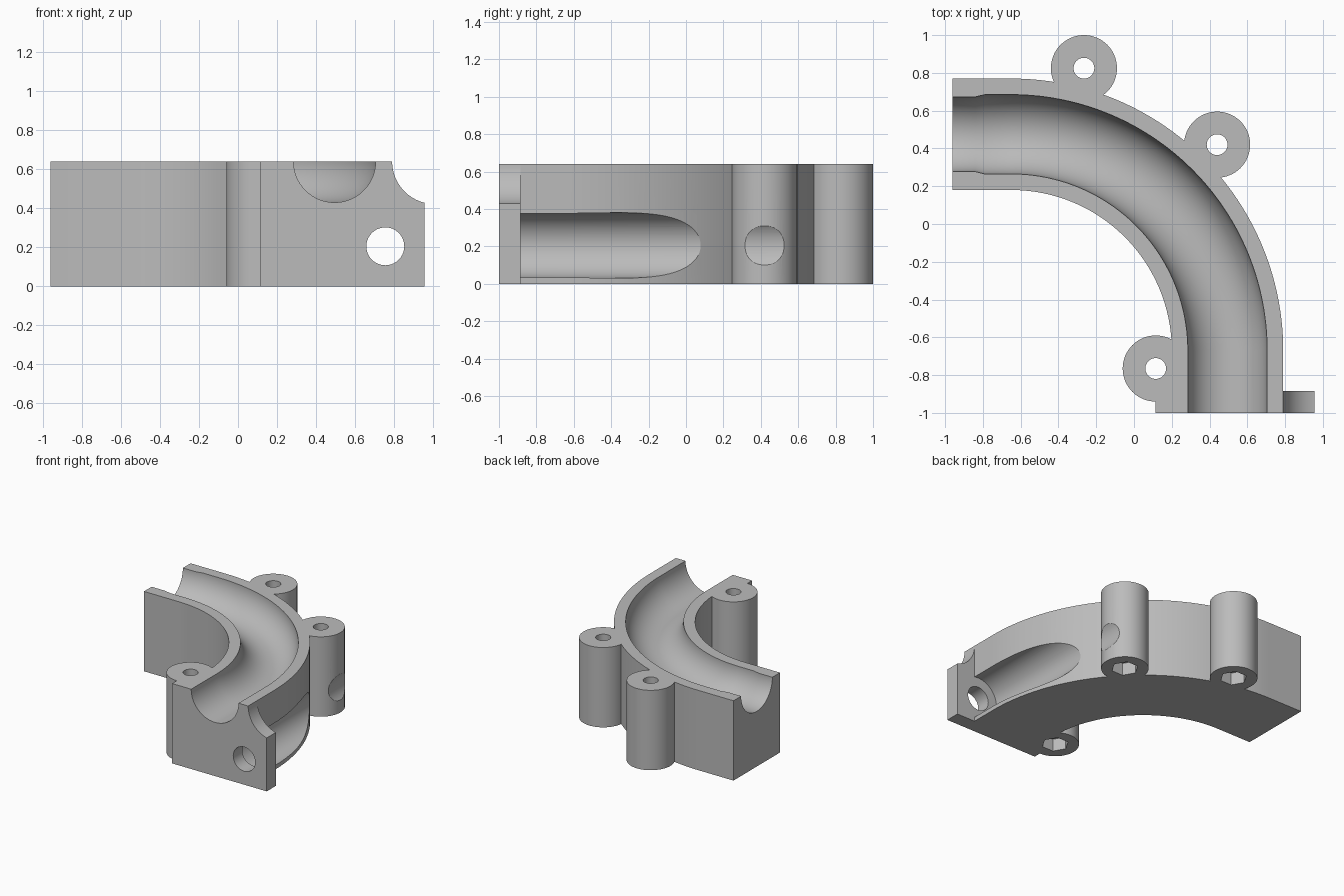
import bpy, bmesh
from math import sin, cos, pi
from mathutils import Vector

cube = bpy.data.objects.get("Cube")
if cube:
    bpy.data.objects.remove(cube, do_unlink=True)

HEIGHT = 0.64
BEND = Vector((-0.65, -0.67, 0))    # centre of the bend
BEND_R = 1.145                      # bend radius of the channel
HALF_W = 0.295
PIPE_R = 0.21
BOSSES = [(-0.265, 0.825), (0.44, 0.42), (0.115, -0.765)]

grey = bpy.data.materials.new("plain_grey")
grey.use_nodes = True
grey.diffuse_color = (0.5, 0.5, 0.5, 1)
grey.node_tree.nodes["Principled BSDF"].inputs["Base Color"].default_value = grey.diffuse_color


def make(name, bm):
    bmesh.ops.recalc_face_normals(bm, faces=bm.faces)
    mesh = bpy.data.meshes.new(name)
    bm.to_mesh(mesh)
    bm.free()
    mesh.materials.append(grey)
    ob = bpy.data.objects.new(name, mesh)
    bpy.context.collection.objects.link(ob)
    return ob


def loft(name, rings):
    """Closed solid through a list of equal-length point rings."""
    bm = bmesh.new()
    rows = [[bm.verts.new(p) for p in ring] for ring in rings]
    n = len(rows[0])
    for a, b in zip(rows, rows[1:]):
        for i in range(n):
            j = (i + 1) % n
            bm.faces.new((a[i], a[j], b[j], b[i]))
    bm.faces.new(rows[0])
    bm.faces.new(rows[-1])
    return make(name, bm)


def cylinder(name, x, y, z, r, length, axis="z", sides=64):
    """Prism starting at the given point and running along +z or +y."""
    rings = []
    for d in (0, length):
        ring = []
        for i in range(sides):
            a = 2 * pi * i / sides
            u, v = r * cos(a), r * sin(a)
            ring.append((x + u, y + v, z + d) if axis == "z" else (x + u, y + d, z + v))
        rings.append(ring)
    return loft(name, rings)


def box(name, x0, x1, y0, y1, z0, z1):
    return loft(name, [[(x0, y0, z), (x1, y0, z), (x1, y1, z), (x0, y1, z)] for z in (z0, z1)])


def boolean(target, other, operation):
    mod = target.modifiers.new(operation.lower(), "BOOLEAN")
    mod.operation, mod.solver, mod.object = operation, "EXACT", other
    other.hide_render = True
    graph = bpy.context.evaluated_depsgraph_get()
    mesh = bpy.data.meshes.new_from_object(target.evaluated_get(graph))
    target.modifiers.clear()
    target.data = mesh
    bpy.data.objects.remove(other, do_unlink=True)


def path(start_points, end_y, steps=56):
    """Stations (centre, outward direction, radius) along straight, bend, straight."""
    out = Vector((0, 1, 0))
    mid_y = BEND.y + BEND_R
    stations = [(Vector((x, mid_y, 0)), out, r) for x, r in start_points]
    for i in range(steps + 1):
        a = pi / 2 * (1 - i / steps)
        d = Vector((cos(a), sin(a), 0))
        stations.append((BEND + d * BEND_R, d, PIPE_R))
    stations.append((Vector((BEND.x + BEND_R, end_y, 0)), Vector((1, 0, 0)), PIPE_R))
    return stations


up = Vector((0, 0, 1))

# Curved body with a rectangular section
body = loft("curved_channel_body", [
    [c - d * HALF_W, c + d * HALF_W, c + d * HALF_W + up * HEIGHT, c - d * HALF_W + up * HEIGHT]
    for c, d, r in path([(-0.96, PIPE_R)], -1)])

# Front mounting plate with a concave upper corner
plate = box("front_plate", 0.115, 0.955, -1, -0.885, 0, HEIGHT)
boolean(plate, cylinder("corner_cutter", 1.008, -1.1, HEIGHT, 0.218, 0.4, "y", 96), "DIFFERENCE")
boolean(body, plate, "UNION")

# Screw bosses
for x, y in BOSSES:
    boolean(body, cylinder("screw_boss", x, y, 0, 0.175, HEIGHT), "UNION")

# Half-round channel, slightly narrower at the left mouth
N = 72
channel = loft("channel_cutter", [
    [c + up * HEIGHT + (d * cos(a) + up * sin(a)) * r
     for a in (2 * pi * (i + 0.5) / N for i in range(N))]
    for c, d, r in path([(-1.1, 0.198), (-0.84, 0.198), (-0.79, PIPE_R)], -1.1)])
boolean(body, channel, "DIFFERENCE")

# Screw holes and hexagonal nut pockets
for x, y in BOSSES:
    boolean(body, cylinder("screw_hole_cutter", x, y, -0.1, 0.055, 1, sides=40), "DIFFERENCE")
    boolean(body, cylinder("nut_pocket_cutter", x, y, -0.1, 0.1, 0.2, sides=6), "DIFFERENCE")

# Plate hole and the tool clearance behind it
boolean(body, cylinder("plate_hole_cutter", 0.755, -1.1, 0.205, 0.097, 0.4, "y"), "DIFFERENCE")
boolean(body, cylinder("clearance_cutter", 0.755, -0.885, 0.205, 0.175, 2.2, "y", 96), "DIFFERENCE")

bpy.ops.object.select_all(action="DESELECT")
body.select_set(True)
bpy.context.view_layer.objects.active = body
bpy.ops.object.shade_smooth_by_angle(angle=pi / 6)
